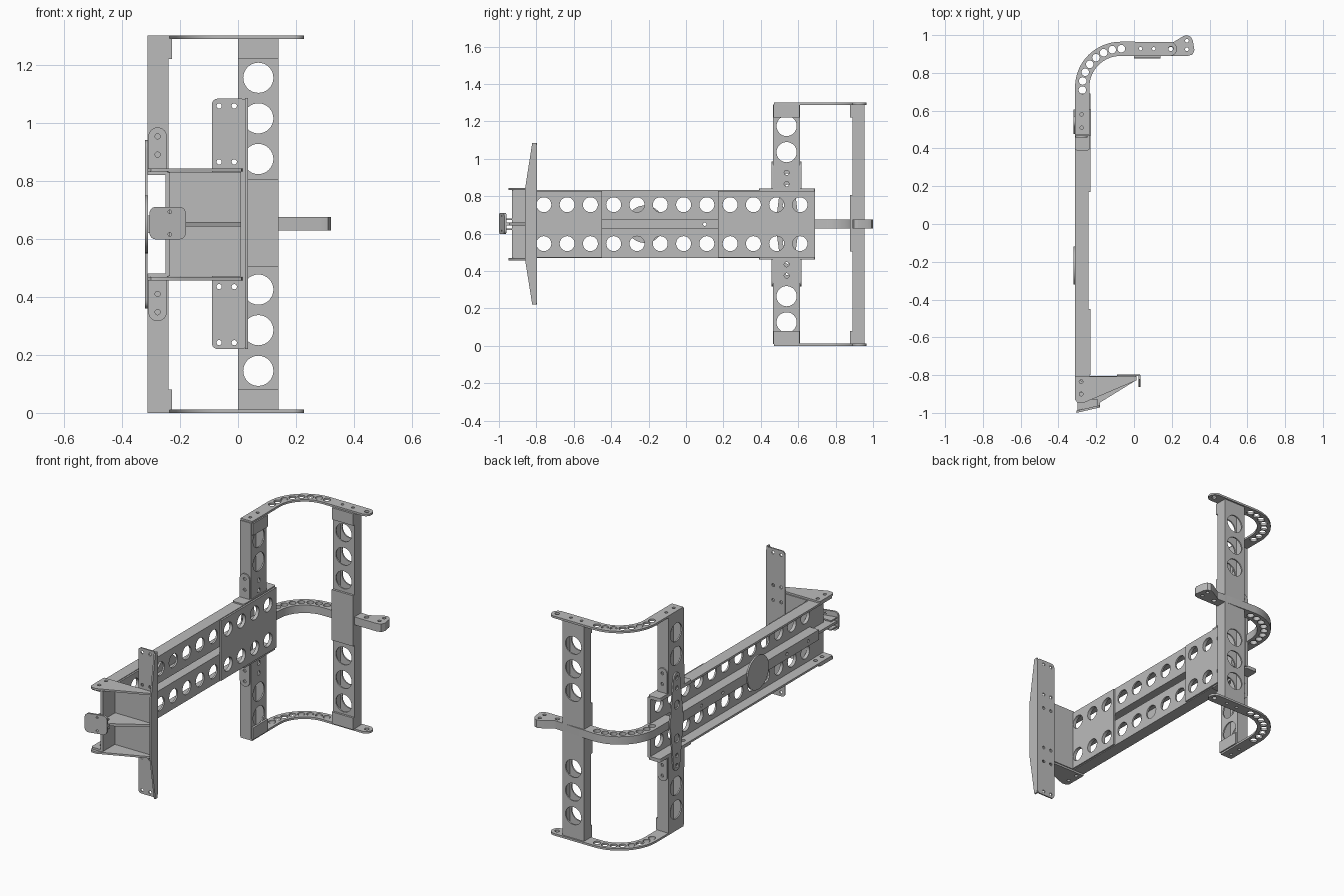
import bpy, bmesh
from math import pi, sin, cos

if "Cube" in bpy.data.objects:
    bpy.data.objects.remove(bpy.data.objects["Cube"], do_unlink=True)

grey = bpy.data.materials.new("steel grey")
grey.use_nodes = True
grey.diffuse_color = (0.5, 0.5, 0.5, 1)
grey.node_tree.nodes["Principled BSDF"].inputs["Base Color"].default_value = (0.5, 0.5, 0.5, 1)

MID = 0.65   # height of the symmetry plane


def circle(u, v, r, n=24):
    return [(u + r * cos(2 * pi * i / n), v + r * sin(2 * pi * i / n)) for i in range(n)]


def rect(u0, u1, v0, v1, r=0.0):
    if not r:
        return [(u0, v0), (u1, v0), (u1, v1), (u0, v1)]
    corners = [(u1 - r, v1 - r), (u0 + r, v1 - r), (u0 + r, v0 + r), (u1 - r, v0 + r)]
    return [(u + r * cos((k + i / 6) * pi / 2), v + r * sin((k + i / 6) * pi / 2))
            for k, (u, v) in enumerate(corners) for i in range(7)]


def plate(name, plane, outline, lo, hi, holes=()):
    """Flat sheet with cut holes, drawn in a plane and extruded from lo to hi."""
    cu = bpy.data.curves.new(name, 'CURVE')
    cu.dimensions, cu.fill_mode, cu.extrude = '2D', 'BOTH', abs(hi - lo) / 2
    for loop in [outline, *holes]:
        sp = cu.splines.new('POLY')
        sp.points.add(len(loop) - 1)
        for p, (u, v) in zip(sp.points, loop):
            p.co = (u, v, 0, 1)
        sp.use_cyclic_u = True
    tmp = bpy.data.objects.new(name, cu)
    bpy.context.collection.objects.link(tmp)
    mesh = bpy.data.meshes.new_from_object(tmp.evaluated_get(bpy.context.evaluated_depsgraph_get()))
    bpy.data.objects.remove(tmp, do_unlink=True)
    c = (lo + hi) / 2
    for vert in mesh.vertices:
        u, v, w = vert.co
        w += c
        vert.co = {'xy': (u, v, w), 'xz': (u, w, v), 'yz': (w, u, v)}[plane]
    bm = bmesh.new()
    bm.from_mesh(mesh)
    bmesh.ops.remove_doubles(bm, verts=bm.verts, dist=0.0001)
    bmesh.ops.recalc_face_normals(bm, faces=bm.faces)
    bm.to_mesh(mesh)
    bm.free()
    mesh.materials.clear()
    mesh.materials.append(grey)
    ob = bpy.data.objects.new(name, mesh)
    bpy.context.collection.objects.link(ob)
    bpy.ops.object.select_all(action='DESELECT')
    ob.select_set(True)
    bpy.context.view_layer.objects.active = ob
    bpy.ops.object.shade_smooth_by_angle()
    return ob


def mirrored(name, plane, outline, lo, hi, holes=()):
    """Upper and lower copies; v (or the offset, for xy) is a distance from MID."""
    for side, s in (("upper", 1), ("lower", -1)):
        if plane == 'xy':
            plate(f"{side}_{name}", plane, outline, MID + s * lo, MID + s * hi, holes)
        else:
            flip = lambda loop: [(u, MID + s * v) for u, v in loop]
            plate(f"{side}_{name}", plane, flip(outline), lo, hi, [flip(h) for h in holes])


# Arm: two channels open towards -x, joined by a centre strip
steps = [-0.76 + 0.1245 * i for i in range(12)]
arm_holes = [circle(y, 0.104, 0.04) for y in steps]
mirrored("arm_web", 'yz', rect(-0.93, 0.69, 0.022, 0.18), -0.25, -0.24, arm_holes)
mirrored("arm_flange", 'xy', rect(-0.312, -0.24, -0.93, 0.69, 0.012), 0.17, 0.182,
         [circle(-0.275, y, 0.012) for y in (-0.88, -0.82, 0.42)])
mirrored("arm_inner_flange", 'xy', rect(-0.312, -0.24, -0.8, 0.47), 0.022, 0.03)
plate("arm_centre_strip", 'yz', rect(-0.8, 0.47, 0.625, 0.675), -0.312, -0.304,
      [circle(y, MID, 0.009) for y in (-0.7, -0.5, 0.1, 0.3)])

# Doubler plates at both ends of the arm
for name, y0, y1 in (("front_doubler", -0.8, -0.45), ("rear_doubler", 0.17, 0.69)):
    cuts = [circle(y, MID + s * 0.104, 0.04) for y in steps if y0 < y < y1 for s in (1, -1)]
    plate(name, 'yz', rect(y0, y1, 0.472, 0.828), -0.24, -0.23, cuts)
plate("front_side_web", 'yz', rect(-0.93, -0.8, 0.472, 0.828), -0.25, -0.235)
mirrored("rear_flange_doubler", 'xy', rect(-0.312, -0.235, 0.39, 0.69, 0.012), 0.182, 0.19)

# Round pad on the arm and the tapered strap joining the post stubs
plate("round_pad", 'yz', circle(-0.22, MID, 0.1, 48), -0.32, -0.31)
half = [(0.03 * cos(pi * i / 10), 0.26 + 0.03 * sin(pi * i / 10)) for i in range(11)]
waist = [(-0.065 * cos(a), 0.065 * sin(a)) for a in (0.4, 0.2, 0, -0.2, -0.4)]
shape = half + waist + [(-u, -v) for u, v in half] + [(-u, -v) for u, v in waist]
plate("tapered_strap", 'yz', [(0.542 + u, MID + v) for u, v in shape], -0.32, -0.312,
      [circle(0.542, MID + d, 0.012) for d in (-0.26, -0.2, 0.2, 0.26)]
      + [circle(0.542, MID + d, 0.025) for d in (-0.1, 0.1)])


def tube(name, wide, narrow, z0, z1, wide_plane, holes):
    """Box tube: two wide perforated walls and two narrow plain walls."""
    t = 0.008
    other = 'xz' if wide_plane == 'yz' else 'yz'
    for i, (a, b) in enumerate(((narrow[0], narrow[0] + t), (narrow[1] - t, narrow[1]))):
        plate(f"{name}_wide_wall_{i}", wide_plane, rect(wide[0] + t, wide[1] - t, z0, z1), a, b, holes)
    for i, (a, b) in enumerate(((wide[0], wide[0] + t), (wide[1] - t, wide[1]))):
        plate(f"{name}_narrow_wall_{i}", other, rect(narrow[0], narrow[1], z0, z1), a, b)


# Near post, in two stubs above and below the arm
for side, s in (("upper", 1), ("lower", -1)):
    z0, z1 = sorted((MID + s * 0.18, MID + s * 0.64))
    cuts = [circle(0.538, MID + s * d, 0.054, 32) for d in (0.385, 0.525)]
    cuts += [circle(0.538, MID + s * d, 0.013) for d in (0.215, 0.275)]
    tube(f"{side}_near_post", (0.465, 0.61), (-0.312, -0.24), z0, z1, 'yz', cuts)

# Far post, full height
cuts = [circle(0.07, MID + s * d, 0.052, 32) for d in (0.225, 0.365, 0.505) for s in (1, -1)]
tube("far_post", (0.0, 0.14), (0.89, 0.955), 0.01, 1.29, 'xz', cuts)
plate("far_post_sleeve", 'xz', rect(0.0, 0.14, 0.505, 0.805), 0.877, 0.89)

# End clips on the posts and round-topped tabs on the stubs
mirrored("near_post_clip", 'yz', rect(0.468, 0.607, 0.57, 0.64), -0.24, -0.228)
mirrored("far_post_clip", 'xz', rect(0.0, 0.14, 0.57, 0.64), 0.878, 0.89)
tab = [(-0.309, 0.182), (-0.245, 0.182)] + \
      [(-0.277 + 0.032 * cos(pi * i / 12), 0.302 + 0.032 * sin(pi * i / 12)) for i in range(13)]
for name, y in (("front_tab", 0.457), ("rear_tab", 0.61)):
    mirrored(name, 'xz', tab, y, y + 0.008, [circle(-0.277, d, 0.009) for d in (0.24, 0.303)])

# Curved straps linking the posts
turn = [i * pi / 32 for i in range(17)]
cx, cy = -0.07, 0.725
outer = [(cx - 0.242 * cos(a), cy + 0.24 * sin(a)) for a in turn]
inner = [(cx - 0.166 * cos(a), cy + 0.165 * sin(a)) for a in reversed(turn)]
arch_holes = [circle(cx - 0.204 * cos(a), cy + 0.203 * sin(a), 0.02)
              for a in [i * pi / 13.2 - 0.08 for i in range(8)]]
near = [(-0.236, 0.47), (-0.312, 0.47)]
round_end = [(0.19 + 0.0375 * sin(a * 2), 0.927 + 0.0375 * cos(a * 2)) for a in turn]
bolts = [circle(x, 0.928, 0.009) for x in (0.035, 0.105)]
near_bolts = [circle(-0.277, y, 0.009) for y in (0.51, 0.58)]
mirrored("curved_strap", 'xy', near + outer + round_end + inner, 0.638, 0.65,
         arch_holes + bolts + near_bolts + [circle(0.195, 0.928, 0.013)])
mid_end = [(0.19, 0.952), (0.262, 0.995), (0.28, 1.0), (0.3, 0.992), (0.312, 0.97),
           (0.32, 0.92), (0.31, 0.897), (0.285, 0.89)]
mid_near = [(-0.25, 0.55), (-0.312, 0.55)]
plate("middle_curved_strap", 'xy', mid_near + outer + mid_end + inner, 0.628, 0.675,
      arch_holes + bolts + [circle(0.195, 0.925, 0.013), circle(0.28, 0.97, 0.01), circle(0.28, 0.925, 0.01)])

# Front bracket: back plate, gussets, rib and hook
plate("bracket_back_plate", 'xz', rect(-0.24, 0.01, 0.47, 0.83), -0.815, -0.805)
gusset = [(-0.312, -0.808), (0.015, -0.808), (0.012, -0.828), (-0.18, -0.91),
          (-0.27, -0.948), (-0.3, -0.945), (-0.312, -0.93)]
mirrored("gusset", 'xy', gusset, 0.182, 0.193, [circle(-0.28, y, 0.01) for y in (-0.9, -0.835)])
rib = [(-0.3, -0.808), (0.01, -0.808), (0.01, -0.828), (-0.18, -0.945), (-0.18, -0.968), (-0.3, -0.99)]
plate("centre_rib", 'xy', rib, 0.643, 0.658)
mirrored("hook_cheek", 'xy', [(-0.3, -0.93), (-0.19, -0.93), (-0.19, -0.965), (-0.3, -0.985)], 0.022, 0.03)
hook = plate("hook_plate", 'xz', rect(-0.305, -0.18, 0.598, 0.71, 0.022), -0.012, 0,
             [circle(-0.235, z, 0.006) for z in (0.615, 0.693)])
for v in hook.data.vertices:      # lean the hook plate back towards +x
    v.co.y += -0.988 + 0.23 * (v.co.x + 0.305)

# Tall mounting plate with a tapered stiffening flange
mount_cuts = [circle(x, MID + s * d, 0.009) for x in (-0.065, -0.013)
              for d in (0.127, 0.215, 0.408) for s in (1, -1)]
plate("mounting_plate", 'xz', rect(-0.09, 0.032, 0.22, 1.083, 0.02), -0.805, -0.797, mount_cuts)
flange = [(-0.8, 0.22), (-0.822, 0.22), (-0.862, 0.47), (-0.862, 0.83), (-0.822, 1.085), (-0.8, 1.085)]
plate("mounting_flange", 'yz', flange, 0.024, 0.034)
